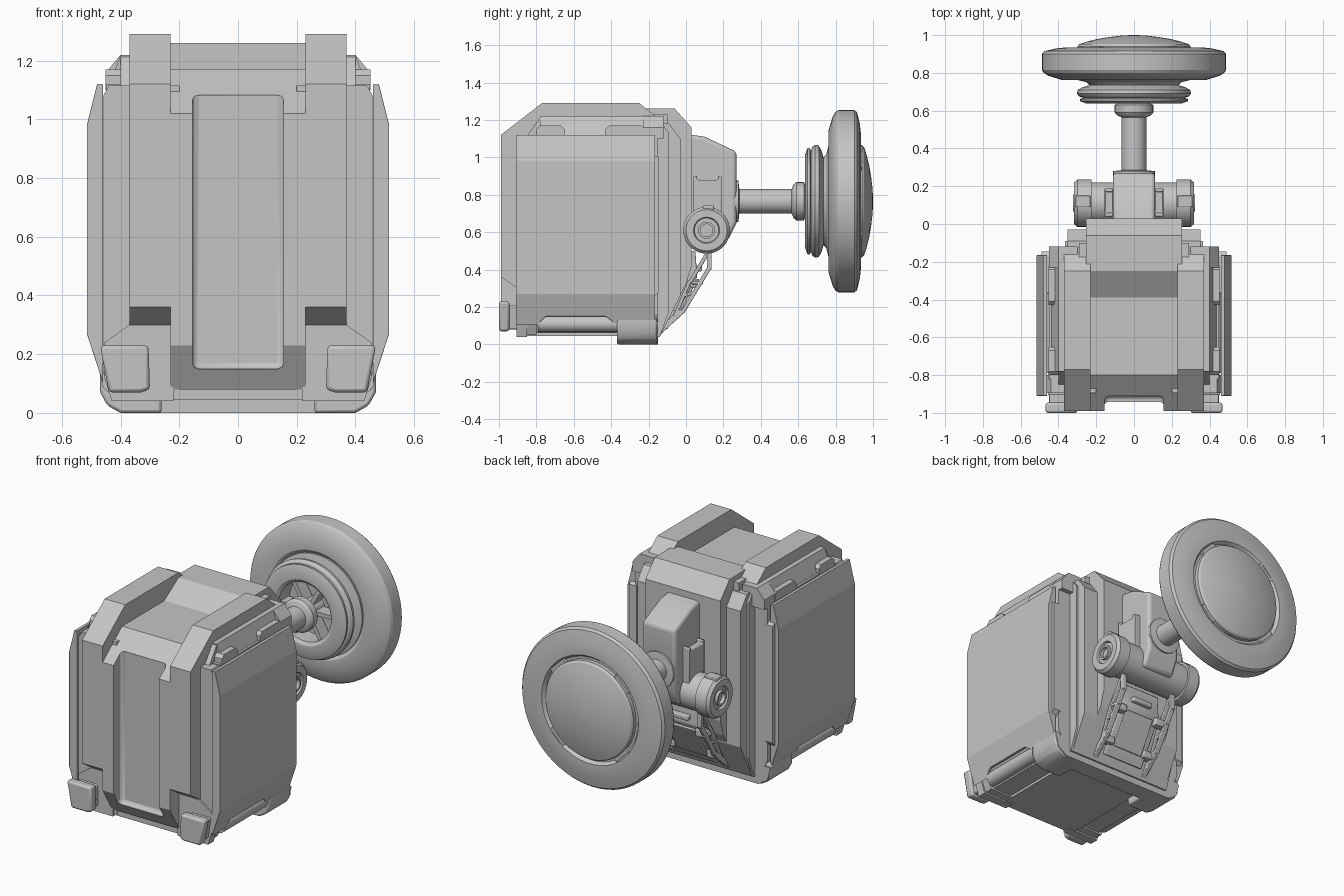
import bpy, bmesh, math
from mathutils import Matrix, Vector

if "Cube" in bpy.data.objects:
    bpy.data.objects.remove(bpy.data.objects["Cube"])

GREY = bpy.data.materials.new("plain grey")
GREY.diffuse_color = (0.56, 0.56, 0.56, 1)
GREY.use_nodes = True
GREY.node_tree.nodes["Principled BSDF"].inputs["Base Color"].default_value = GREY.diffuse_color


def finish(name, bm, bevel=0.0, smooth=35, segs=2):
    """Turn a bmesh into a shaded object with an optional soft edge."""
    bmesh.ops.recalc_face_normals(bm, faces=bm.faces[:])
    mesh = bpy.data.meshes.new(name)
    bm.to_mesh(mesh)
    bm.free()
    mesh.materials.append(GREY)
    ob = bpy.data.objects.new(name, mesh)
    bpy.context.collection.objects.link(ob)
    if bevel:
        m = ob.modifiers.new("soft edge", 'BEVEL')
        m.width, m.segments, m.limit_method = bevel, segs, 'ANGLE'
    bpy.ops.object.select_all(action='DESELECT')
    ob.select_set(True)
    bpy.context.view_layer.objects.active = ob
    if smooth:
        bpy.ops.object.shade_smooth_by_angle(angle=math.radians(smooth))
    return ob


def prism(name, pts, a, b, axis='x', bevel=0.0, mirror=False, segs=2):
    """Extrude a profile: (y,z) along x, or (x,z) along y."""
    bm = bmesh.new()
    lo, hi = ([bm.verts.new((t, p[0], p[1]) if axis == 'x' else (p[0], t, p[1])) for p in pts] for t in (a, b))
    bm.faces.new(lo)
    bm.faces.new(hi)
    for i in range(len(pts)):
        j = (i + 1) % len(pts)
        bm.faces.new((lo[i], lo[j], hi[j], hi[i]))
    ob = finish(name, bm, bevel, 35 if bevel else 0, segs)
    if mirror:
        ob.modifiers.new("mirror", 'MIRROR')
    return ob


def box(name, x0, x1, y0, y1, z0, z1, bevel=0.0, mirror=False):
    return prism(name, [(y0, z0), (y1, z0), (y1, z1), (y0, z1)], x0, x1, 'x', bevel, mirror)


def lathe(name, profile, centre, axis='y', n=64, mirror=False):
    """Spin (distance along axis, radius) points around the y or x axis."""
    bm = bmesh.new()
    rings = []
    for d, r in profile:
        ring = []
        for k in range(n):
            a = 2 * math.pi * k / n
            c, s = r * math.cos(a), r * math.sin(a)
            p = (c, d, s) if axis == 'y' else (d, c, s)
            ring.append(bm.verts.new(Vector(p) + Vector(centre)))
        rings.append(ring)
    for r0, r1 in zip(rings, rings[1:]):
        for k in range(n):
            j = (k + 1) % n
            bm.faces.new((r0[k], r0[j], r1[j], r1[k]))
    bm.faces.new(rings[0])
    bm.faces.new(rings[-1])
    ob = finish(name, bm, 0, 25)
    if mirror:
        ob.modifiers.new("mirror", 'MIRROR')
    return ob


def bar(name, p, q, x0, x1, w):
    """Flat strut in the yz plane from p to q, mirrored to both sides."""
    p, q = Vector(p), Vector(q)
    d = (q - p).normalized() * w / 2
    n = Vector((-d.y, d.x))
    return prism(name, [p + n, p - n, q - n, q + n], x0, x1, 'x', 0.004, True)


# --- Main box: lower core, side shoulders, raised bands and centre channel ---
prism("core", [(-.45, .16), (-.40, .06), (.40, .06), (.45, .16), (.45, 1.12), (-.45, 1.12)], -.82, -.15, 'y')
prism("core_shoulder", [(.30, 1.10), (.45, 1.10), (.45, 1.16), (.40, 1.22), (.30, 1.22)], -.23, -.12, 'y', mirror=True)
prism("core_shoulder_slope", [(.30, 1.10), (.44, 1.11), (.40, 1.22), (.30, 1.22)], -.78, -.22, 'y', mirror=True)
prism("core_front", [(.20, .05), (.42, .05), (.47, .16), (.47, 1.06), (.44, 1.115), (.20, 1.115)],
      -.895, -.80, 'y', mirror=True)
prism("top_front_slope", [(-.86, 1.10), (-.775, 1.22), (-.70, 1.22), (-.70, 1.10)], .30, .40, mirror=True)
prism("top_band", [(-.99, .36), (-.99, 1.12), (-.77, 1.29), (-.25, 1.29), (-.15, 1.21), (-.15, .3), (-.90, .30)],
      .23, .37, mirror=True)

# Centre strip with a long groove down the front
strip = prism("centre_strip", [(-.99, .23), (-.99, 1.02), (-.80, 1.17), (-.39, 1.17), (-.25, 1.26),
                               (-.15, 1.26), (-.15, .08), (-.90, .08)], -.23, .23)
groove = prism("groove_cutter", [(-.155, .15), (.155, .15), (.155, 1.10), (-.155, 1.10)], -1.2, -.91, 'y', .02)
groove.hide_render = True
groove.hide_viewport = True
cut = strip.modifiers.new("groove", 'BOOLEAN')
cut.object, cut.operation, cut.solver = groove, 'DIFFERENCE', 'EXACT'

# --- Side panels with an arched cutout at the bottom ---
sides = prism("side_panel", [(-.91, .04), (-.79, .04), (-.78, .12), (-.75, .15), (-.43, .15), (-.39, .12),
                             (-.36, .05), (-.165, .05), (-.165, 1.12), (-.91, 1.12)], .46, .515)
bm = bmesh.new()
bm.from_mesh(sides.data)
for co, no in (((.515, 0, .98), (.14, 0, .035)), ((.515, 0, .27), (.23, 0, -.075))):
    res = bmesh.ops.bisect_plane(bm, geom=bm.verts[:] + bm.edges[:] + bm.faces[:], plane_co=co,
                                 plane_no=Vector(no).normalized(), clear_outer=True)
    edges = [e for e in res["geom_cut"] if isinstance(e, bmesh.types.BMEdge)]
    bmesh.ops.holes_fill(bm, edges=edges)
bmesh.ops.recalc_face_normals(bm, faces=bm.faces[:])
bm.to_mesh(sides.data)
bm.free()
m = sides.modifiers.new("soft edge", 'BEVEL')
m.width, m.segments, m.limit_method = .012, 3, 'ANGLE'
sides.modifiers.new("mirror", 'MIRROR')

prism("panel_back_strip", [(-.18, .24), (-.145, .28), (-.145, 1.0), (-.18, 1.02)], .44, .49, mirror=True)
for y0, y1 in ((-.80, -.65), (-.43, -.22)):
    prism("top_clip", [(y0, 1.10), (y1, 1.10), (y1, 1.15), (y1 - .02, 1.17), (y0 + .02, 1.17), (y0, 1.15)],
          .39, .452, mirror=True)
lathe("lower_tube", [(-.79, .045), (-.34, .045)], (.42, 0, .11), n=24, mirror=True)

# --- Feet and bottom bars ---
prism("front_foot", [(.33, .07), (.44, .07), (.47, .23), (.305, .23), (.30, .08)], -1.0, -.945, 'y', .012, True)
prism("foot_mount", [(.32, .08), (.43, .08), (.45, .21), (.32, .21)], -.96, -.86, 'y', .008, True)
prism("front_lower_corner", [(.22, .04), (.43, .04), (.455, .12), (.455, .24), (.37, .30), (.22, .30)],
      -.905, -.85, 'y', mirror=True)
prism("rear_foot", [(.26, 0), (.40, 0), (.445, .025), (.47, .07), (.47, .14), (.26, .14)],
      -.37, -.155, 'y', .01, True)
prism("rear_bottom_bar", [(-.47, .12), (-.45, .04), (-.39, 0), (.39, 0), (.45, .04), (.47, .12)], -.26, -.15, 'y')
box("bottom_plate", -.27, .27, -.89, -.20, .045, .09)

# --- Stepped back plates, each sloping in at the bottom ---
for name, hw, y, zt, zb in (("outer_back_plate", .365, -.09, 1.19, .18), ("middle_back_plate", .352, -.03, 1.16, .26)):
    prism(name, [(-.20, .04), (-.14, .04), (y, zb), (y, zt - .06), (y - .06, zt + .02), (-.20, zt + .02)], -hw, hw)
prism("inner_back_plate", [(-.25, .05), (-.15, .05), (.0, .32), (.03, .42), (.03, 1.16), (-.06, 1.26), (-.25, 1.26)],
      -.255, .255)
box("back_shoulder", .255, .29, -.20, -.10, .3, 1.23, mirror=True)

# --- Axle mount and cross barrel ---
prism("axle_mount", [(.0, .55), (.22, .55), (.27, .65), (.27, 1.03), (.10, 1.11), (.0, 1.125)], -.112, .112,
      bevel=.02, segs=3)
prism("mount_frame", [(.04, .66), (.19, .66), (.19, .90), (.17, .90), (.17, .88), (.06, .88), (.06, .90), (.04, .90)],
      .11, .155, bevel=.005, mirror=True)
lathe("cross_barrel", [(-.25, .11), (.25, .11)], (0, .11, .61), 'x', 40)
lathe("barrel_end", [(.225, .09), (.225, .125), (.30, .125), (.318, .11), (.318, .07), (.305, .065),
                     (.305, .045), (.322, .045), (.322, .033), (.30, .033)], (0, .11, .61), 'x', 40, True)
box("barrel_clip", .23, .31, .09, .15, .72, .742, .004, True)

# --- Sloped tail hatch and side trusses below the barrel ---
prism("tail_hatch", [(-.13, .10), (-.10, .08), (.06, .36), (.05, .50), (.0, .50)], -.14, .14, bevel=.006)
prism("hatch_panel", [(-.07, .14), (-.055, .13), (.055, .33), (.04, .34)], -.10, .10, bevel=.004)
for p, q, w in (((.125, .50), (.125, .40), .025), ((.125, .41), (-.02, .17), .022), ((-.15, .06), (-.02, .18), .03),
                ((.11, .48), (.02, .33), .02), ((.02, .34), (-.06, .15), .02), ((.03, .33), (.09, .33), .018),
                ((-.01, .26), (.05, .28), .016)):
    bar("tail_truss", p, q, .17, .20, w)
for z, y in ((.16, -.06), (.33, .05)):
    box("hatch_hinge", .11, .19, y - .03, y + .02, z - .025, z + .02, .006, True)
box("hatch_handle", -.07, .07, .05, .085, .39, .42, .006)

# --- Shaft and wheel ---
C = (0, 0, .765)
lathe("axle_shaft", [(.20, .11), (.28, .11), (.285, .066), (.565, .066), (.575, .09), (.59, .102), (.63, .102),
                     (.64, .085), (.64, .06), (.80, .06)], C, n=40)
lathe("hub_ring", [(.76, .18), (.65, .18), (.637, .20), (.637, .25), (.65, .285), (.662, .285), (.668, .27),
                   (.675, .29), (.69, .302), (.71, .298), (.725, .27), (.735, .235), (.75, .25), (.765, .31),
                   (.79, .31)], C)
lathe("tyre", [(.775, .10), (.775, .31), (.762, .33), (.762, .38), (.785, .455), (.80, .478), (.815, .487),
               (.90, .487), (.915, .475), (.93, .41), (.935, .36), (.935, .33), (.915, .315), (.915, .1)], C)
lathe("hub_cap", [(.90, .30), (.94, .30), (.952, .29), (.965, .25), (.98, .19), (.99, .13), (.997, .07), (1.0, .02)], C)


def wheel_block(name, angle, at, size):
    """Small block placed radially on the wheel."""
    bm = bmesh.new()
    bmesh.ops.create_cube(bm, size=1, matrix=Matrix.Translation(C) @ Matrix.Rotation(angle, 4, 'Y')
                          @ Matrix.Translation(at) @ Matrix.Diagonal((*size, 1)))
    finish(name, bm)


# Tabs around the cap, and spokes inside the hub ring
for k in range(4):
    wheel_block("cap_tab", math.pi / 4 + k * math.pi / 2, (.305, .93, 0), (.03, .02, .12))
for k in range(6):
    wheel_block("hub_spoke", k * math.pi / 3, (.13, .71, 0), (.15, .08, .025))
